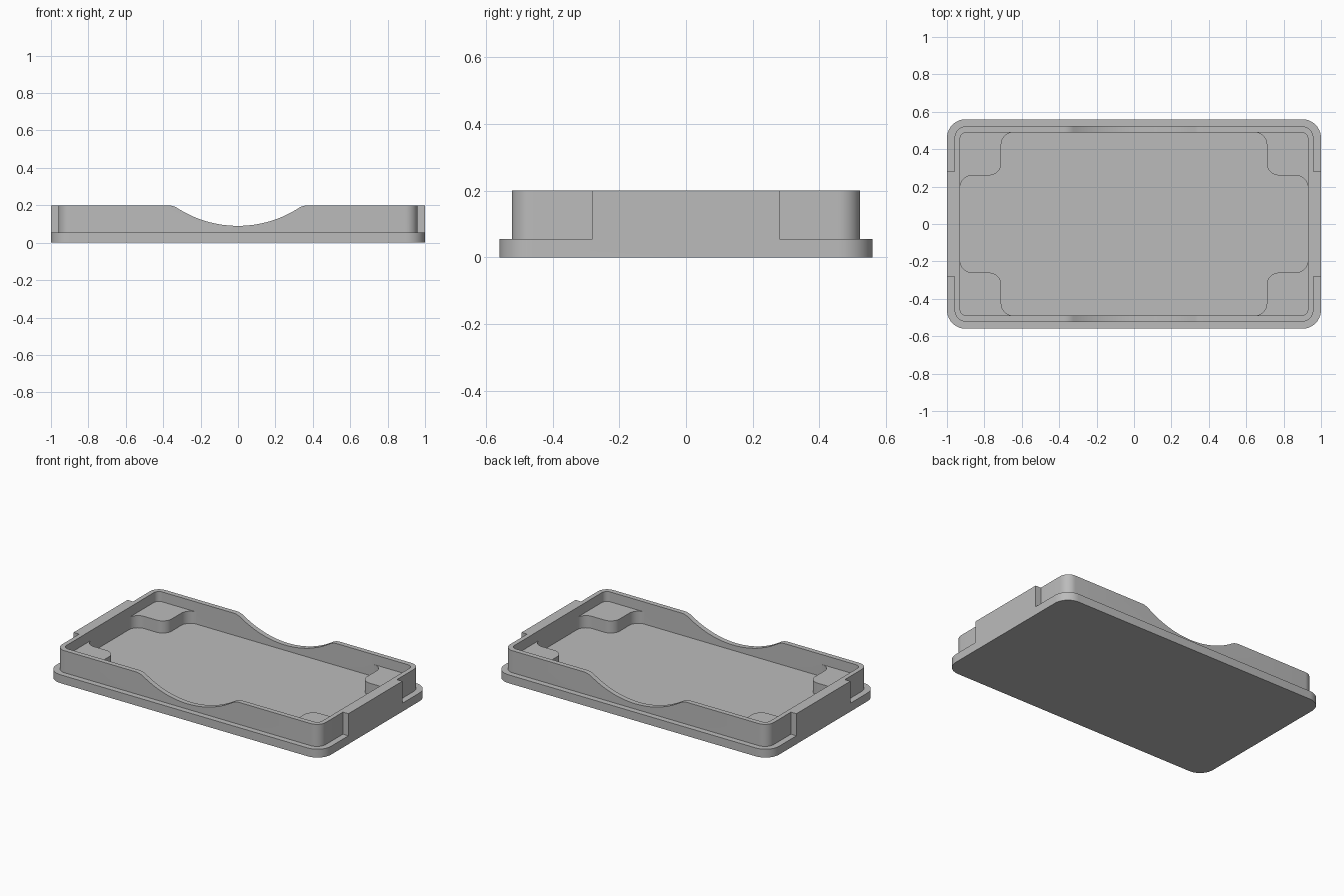
import bpy, bmesh
from math import sin, cos, radians, sqrt, atan2, degrees

if "Cube" in bpy.data.objects:
    bpy.data.objects.remove(bpy.data.objects["Cube"])

grey = bpy.data.materials.new("plain grey")
grey.use_nodes = True
colour = (0.5, 0.5, 0.5, 1)
grey.diffuse_color = colour
grey.node_tree.nodes["Principled BSDF"].inputs["Base Color"].default_value = colour

FLOOR, TOP, POST_TOP = 0.055, 0.2, 0.135


def arc(cx, cy, r, a0, a1, n=10):
    angles = [radians(a0 + (a1 - a0) * i / n) for i in range(n + 1)]
    return [(cx + r * cos(a), cy + r * sin(a)) for a in angles]


def rounded_rect(hx, hy, r):
    x, y = hx - r, hy - r
    return (arc(x, y, r, 0, 90) + arc(-x, y, r, 90, 180)
            + arc(-x, -y, r, 180, 270) + arc(x, -y, r, 270, 360))


def prism(name, outline, low, high, along_y=False):
    """Extrude an outline along z, or an x-z outline along y."""
    bm = bmesh.new()
    place = (lambda p, h: (p[0], h, p[1])) if along_y else (lambda p, h: (p[0], p[1], h))
    face = bm.faces.new([bm.verts.new(place(p, low)) for p in outline])
    moved = bmesh.ops.extrude_face_region(bm, geom=[face])["geom"]
    shift = (0, high - low, 0) if along_y else (0, 0, high - low)
    bmesh.ops.translate(bm, vec=shift, verts=[v for v in moved if isinstance(v, bmesh.types.BMVert)])
    bmesh.ops.recalc_face_normals(bm, faces=bm.faces)
    mesh = bpy.data.meshes.new(name)
    bm.to_mesh(mesh)
    bm.free()
    mesh.materials.append(grey)
    ob = bpy.data.objects.new(name, mesh)
    bpy.context.collection.objects.link(ob)
    return ob


def select(ob):
    bpy.ops.object.select_all(action='DESELECT')
    ob.select_set(True)
    bpy.context.view_layer.objects.active = ob


def combine(target, tool, operation):
    select(target)
    mod = target.modifiers.new(operation, 'BOOLEAN')
    mod.object, mod.operation, mod.solver = tool, operation, 'EXACT'
    bpy.ops.object.modifier_apply(modifier=mod.name)
    bpy.data.objects.remove(tool)


# Base plate with a raised rim
tray = prism("tray", rounded_rect(1, 0.56, 0.1), 0, FLOOR)
combine(tray, prism("rim", rounded_rect(0.96, 0.523, 0.065), 0.02, TOP), 'UNION')

# End tabs, flush with the base plate
for side in (-1, 1):
    tab = [(side * x, y) for x, y in ((0.945, -0.28), (1, -0.28), (1, 0.28), (0.945, 0.28))]
    combine(tray, prism("end_tab", tab, 0.02, TOP), 'UNION')

# Hollow inside
combine(tray, prism("hollow", rounded_rect(0.93, 0.49, 0.035), FLOOR, 0.3), 'DIFFERENCE')

# Finger scoop through both long walls: a wide arc eased into the rim
R, r, dip = 0.6, 0.1, 0.09
cz, ez = dip + R, TOP - r
ex = sqrt((R + r) ** 2 - (cz - ez) ** 2)
tilt = degrees(atan2(cz - ez, ex))
half = arc(0, cz, R, -90, -tilt, 20)[1:] + arc(ex, ez, r, 180 - tilt, 90)[1:] + [(ex, 0.3)]
scoop = [(-x, z) for x, z in reversed(half)] + [(0, dip)] + half
combine(tray, prism("scoop", scoop, -0.7, 0.7, along_y=True), 'DIFFERENCE')

# Corner posts with flowing inner edges
f = 0.065
post = (arc(0.93 - f, 0.26 - f, f, 0, 90) + arc(0.71 + f, 0.26 + f, f, 270, 180)
        + arc(0.71 - f, 0.49 - f, f, 0, 90) + [(0.71 - f, 0.5), (0.94, 0.5), (0.94, 0.26 - f)])
parts = [tray]
for sx, x_name in ((1, "left"), (-1, "right")):
    for sy, y_name in ((-1, "front"), (1, "back")):
        outline = [(sx * x, sy * y) for x, y in post]
        parts.append(prism(f"{y_name}_{x_name}_corner_post", outline, 0.03, POST_TOP))

for ob in parts:
    select(ob)
    bpy.ops.object.shade_smooth_by_angle(angle=radians(30))
